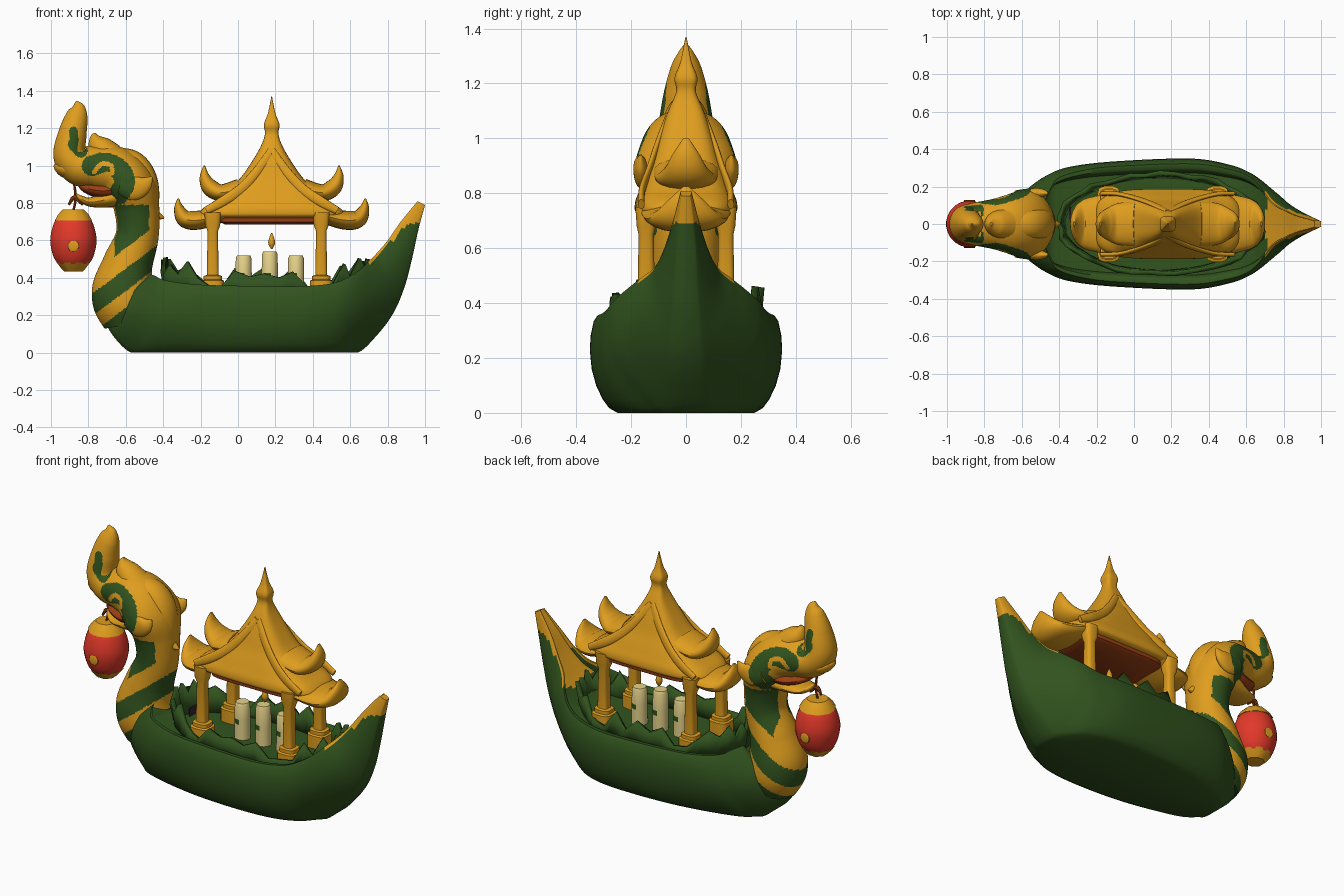
import bpy, bmesh, math, random
from mathutils import Vector

random.seed(4)
old = bpy.data.objects.get("Cube")
if old:
    bpy.data.objects.remove(old, do_unlink=True)


def material(name, rgb):
    m = bpy.data.materials.new(name)
    m.use_nodes = True
    m.diffuse_color = (*rgb, 1)
    m.node_tree.nodes["Principled BSDF"].inputs["Base Color"].default_value = (*rgb, 1)
    return m


GOLD = material("gold", (.74, .34, .013))
GREEN = material("dark_green", (.031, .087, .013))
RED = material("lantern_red", (.76, .04, .022))
RUST = material("rust_red", (.33, .05, .007))
CREAM = material("candle_cream", (.84, .69, .27))
PLUM = material("dark_plum", (.04, .018, .035))


def finish(name, bm, mats, rule=None, angle=40):
    """Turn a bmesh into an object; rule picks a material slot for each face."""
    bmesh.ops.recalc_face_normals(bm, faces=bm.faces)
    if rule:
        for f in bm.faces:
            f.material_index = rule(f.calc_center_median(), f.normal)
    me = bpy.data.meshes.new(name)
    bm.to_mesh(me)
    bm.free()
    for m in mats:
        me.materials.append(m)
    me.shade_smooth()
    me.set_sharp_from_angle(angle=math.radians(angle))
    ob = bpy.data.objects.new(name, me)
    bpy.context.collection.objects.link(ob)
    return ob


def smooth_path(pts, n):
    """Catmull-Rom interpolation of tuples of any length."""
    p = [Vector(q) for q in pts]
    out = []
    for i in range(len(p) - 1):
        a, b, c, d = p[max(i - 1, 0)], p[i], p[i + 1], p[min(i + 2, len(p) - 1)]
        for k in range(n):
            t = k / n
            out.append(b + (c - a) * (t / 2) + (a * 2 - b * 5 + c * 4 - d) * (t * t / 2)
                       + (b * 3 - a - c * 3 + d) * (t ** 3 / 2))
    return out + [p[-1]]


def loft(name, rings, mats, rule=None, angle=40):
    """Skin a list of closed rings and cap both ends."""
    bm = bmesh.new()
    rows = [[bm.verts.new(v) for v in r] for r in rings]
    n = len(rows[0])
    for a, b in zip(rows, rows[1:]):
        for i in range(n):
            j = (i + 1) % n
            bm.faces.new((a[i], a[j], b[j], b[i]))
    bm.faces.new(rows[0])
    bm.faces.new(rows[-1])
    return finish(name, bm, mats, rule, angle)


def sweep(name, pts, mats, rule=None, n=5, sides=20):
    """Elliptic tube along points (x, z, radius in plane, radius in y, y)."""
    path = smooth_path([(*p, 0) if len(p) == 4 else p for p in pts], n)
    rings = []
    for i, p in enumerate(path):
        d = path[min(i + 1, len(path) - 1)] - path[max(i - 1, 0)]
        t = Vector((d[0], d[1])).normalized()
        ring = []
        for k in range(sides):
            a = math.tau * k / sides
            r = p[2] * math.cos(a)
            ring.append((p[0] - t.y * r, p[4] + p[3] * math.sin(a), p[1] + t.x * r))
        rings.append(ring)
    return loft(name, rings, mats, rule)


def stack(name, x, y, levels, mats, power=1, n=1, sides=24, rule=None):
    """Upright form from levels (z, half x, half y); power below 1 is squarer."""
    def sq(v):
        return math.copysign(abs(v) ** power, v)
    rings = []
    for z, hx, hy in smooth_path(levels, n):
        angles = [math.tau * (k + .5) / sides for k in range(sides)]
        rings.append([(x + hx * sq(math.cos(a)), y + hy * sq(math.sin(a)), z) for a in angles])
    return loft(name, rings, mats, rule)


# Hull: slanted stations (bottom x, bottom z, top x, top z, half width, keel width)
stations = smooth_path([
    (-.715, .17, -.47, .42, .15, .4), (-.66, .08, -.44, .41, .22, .4), (-.57, 0, -.40, .39, .27, .45),
    (-.45, 0, -.28, .37, .31, .75), (-.1, 0, -.1, .36, .335, 1), (.3, 0, .3, .355, .35, 1),
    (.52, 0, .5, .37, .32, .85), (.64, 0, .6, .41, .285, .4), (.74, .09, .66, .45, .235, .35),
    (.83, .21, .70, .49, .18, .4), (.89, .35, .74, .53, .125, .5), (.93, .5, .8, .6, .085, .6),
    (.965, .66, .87, .7, .05, .8), (1, .79, .96, .81, .02, 1)], 10)
half = [(.15, 0), (.14, .4), (.14, .78), (.04, .81), (0, .85), (0, .92), (.06, .96), (.2, .99),
        (.35, 1), (.45, .99), (.55, .98), (.72, .93), (.86, .86), (.95, .79), (1, .70), (1, 0)]
outline = half + [(d, -w) for d, w in reversed(half[1:-1])]
hull_rings = [[(s[2] + (s[0] - s[2]) * d, s[4] * w * (1 - (1 - s[5]) * d ** 3),
                max(0, s[3] + (s[1] - s[3]) * d)) for d, w in outline] for s in stations]


def hull_paint(c, n):
    inner = c.x > .70 and n.z > .1 and n.x < .1 and abs(c.y) < .11
    rim = c.x > .70 and c.z > .41 + 1.19 * (c.x - .66)
    return 0 if inner or rim or (c.z > .69 and c.x > .9) else 1


loft("hull", hull_rings, [GOLD, GREEN], hull_paint, 50)

# Jagged leaf ring around the deck, dipping beside the posts
bm = bmesh.new()
low, high = [], []
count = 44
for k in range(count):
    a = math.tau * k / count
    c, s = math.cos(a), math.sin(a)
    rise = random.uniform(.42, .47) if k % 2 else random.uniform(.37, .41)
    if abs(abs(.56 * c - .015) - .29) < .085:
        rise = .35
    out = random.uniform(.97, 1.03)
    low.append(bm.verts.new((.14 + .53 * c, .27 * s, .29)))
    high.append(bm.verts.new((.14 + .56 * c * out, .28 * s * out, rise + .05 * c ** 4)))
for k in range(count):
    j = (k + 1) % count
    bm.faces.new((low[k], low[j], high[j], high[k]))
leaves = finish("leaf_ring", bm, [GREEN], None, 20)
mod = leaves.modifiers.new("thickness", "SOLIDIFY")
mod.thickness = .025
stack("inner_wall_plate", -.342, .06, [(.31, .004, .035), (.365, .004, .035)], [PLUM], .4)


# Neck and head, with painted bands and swirls
def near(c, line, width):
    p = Vector((c.x, c.z))
    for a, b in zip(line, line[1:]):
        a, b = Vector(a), Vector(b)
        t = max(0, min(1, (p - a).dot(b - a) / (b - a).length_squared))
        if (p - a.lerp(b, t)).length < width:
            return True
    return False


swirl = smooth_path([(-.78, 1.0), (-.71, 1.015), (-.635, .98), (-.605, .91), (-.64, .845)], 5)
curl = smooth_path([(-.77, .965), (-.73, 1.01), (-.68, 1.0), (-.675, .96), (-.71, .955)], 5)


def neck_paint(c, n):
    u = c.z - .75 * (c.x + .6)
    if c.z < .55 and u < .24 or .33 < u < .45 and c.z < .62:
        return 1
    if abs(n.y) > .3:
        if u > .56 and c.z < .79 and -.66 < c.x < -.475:
            return 1
        if n.x < .55 and (near(c, [(-.88, 1.185), (-.875, 1.12)], .023)
                          or near(c, [(-.873, 1.115), (-.84, 1.08)], .037)):
            return 1
        if near(c, swirl, .055) and not near(c, curl, .012):
            return 1
    return 0


sweep("neck_and_head", [
    (-.585, .15, .13, .13), (-.60, .24, .165, .16), (-.615, .34, .165, .16), (-.59, .47, .135, .14),
    (-.54, .62, .115, .125), (-.54, .76, .12, .14), (-.57, .88, .135, .185),
    (-.65, .965, .135, .165), (-.75, .99, .12, .135), (-.85, 1.0, .105, .115),
    (-.90, 1.06, .088, .10), (-.885, 1.17, .076, .08), (-.863, 1.26, .06, .055),
    (-.855, 1.31, .038, .03), (-.865, 1.345, .004, .004)], [GOLD, GREEN], neck_paint, 18, 120)
sweep("nose", [(-.86, .985, .05, .09), (-.92, .985, .052, .085), (-.965, .995, .03, .055),
               (-.985, 1.0, .005, .01)], [GOLD])
sweep("lower_jaw", [(-.60, .85, .07, .14), (-.70, .82, .045, .11), (-.79, .805, .025, .08),
                    (-.84, .825, .016, .05), (-.865, .85, .004, .01)], [GOLD])
sweep("mouth", [(-.62, .88, .05, .14), (-.72, .865, .045, .12), (-.81, .88, .028, .08),
                (-.85, .90, .01, .02)], [RUST])
sweep("brow_tuft", [(-.69, 1.05, .08, .09), (-.745, 1.11, .06, .065), (-.765, 1.15, .03, .035),
                    (-.765, 1.175, .005, .01)], [GOLD])
sweep("back_fin", [(-.50, .78, .05, .07), (-.45, .74, .035, .04), (-.395, .72, .004, .005)], [GOLD])
sweep("nape_ridge", [(-.66, 1.05, .05, .07), (-.56, 1.02, .06, .08), (-.49, .95, .05, .08),
                     (-.46, .85, .04, .06), (-.45, .74, .02, .03)], [GOLD])
for s in (-1, 1):
    sweep(f"cheek_fin_{s}", [(-.63, .90, .05, .03, s * .15), (-.56, .88, .065, .03, s * .16),
                             (-.50, .90, .045, .025, s * .165), (-.46, .94, .004, .004, s * .165)],
          [GOLD, GREEN], neck_paint, 14, 40)

# Hanging lantern
LX = -.88
stack("lantern", LX, 0, [(.455, .068, .068), (.51, .106, .106), (.6, .125, .125),
                         (.69, .106, .106), (.745, .07, .07)], [RED], n=4)
stack("lantern_top", LX, 0, [(.708, .104, .104), (.74, .085, .085), (.765, .06, .06)], [GOLD], sides=10)
stack("lantern_foot", LX, 0, [(.435, .055, .055), (.45, .07, .07), (.482, .096, .096)], [GOLD], sides=8)
sweep("lantern_cord", [(LX, .76, .006, .006), (LX + .012, .83, .007, .007),
                       (LX, .93, .006, .006)], [RUST], sides=8)
sweep("cord_tassel", [(LX + .05, .79, .006, .006), (LX + .005, .83, .012, .012),
                      (LX - .025, .79, .006, .006)], [RUST], sides=8)
for s in (-1, 1):
    sweep(f"lantern_dot_{s}", [(LX + .03 * math.sin(t), .57, .03 * math.cos(t), .005, s * .122)
                               for t in (-1.5, -.9, -.4, 0, .4, .9, 1.5)], [GOLD], n=2)

# Pavilion roof with spire
RX = .18
stack("roof", RX, 0, [
    (.72, .34, .16), (.735, .39, .185), (.77, .37, .185), (.81, .31, .17), (.86, .255, .15),
    (.92, .18, .125), (1.0, .12, .10), (1.1, .06, .065), (1.17, .036, .036), (1.22, .042, .042),
    (1.28, .02, .02), (1.37, .002, .002)], [GOLD], .55, 4, 48)
stack("ceiling", RX, 0, [(.685, .25, .13), (.70, .28, .155), (.73, .28, .158)], [RUST], .3)
for s in (-1, 1):
    def side(pts):
        return [(RX + s * p[0], *p[1:]) for p in pts]
    sweep(f"upper_horn_{s}", side([(.17, .88, .05, .12), (.27, .855, .045, .11), (.33, .885, .045, .08),
                                   (.358, .94, .028, .05), (.36, 1.0, .004, .01)]), [GOLD])
    sweep(f"lower_horn_{s}", side([(.26, .74, .04, .17), (.38, .71, .05, .15), (.46, .715, .048, .125),
                                   (.495, .77, .028, .07), (.50, .825, .004, .01)]), [GOLD])
    for f in (-1, 1):
        sweep(f"gable_board_{s}_{f}", side([
            (0, 1.08, .022, .012, f * .064), (.07, .98, .024, .012, f * .102),
            (.16, .88, .026, .012, f * .135), (.26, .81, .026, .012, f * .16),
            (.35, .76, .02, .012, f * .163)]), [GOLD])
        # Posts with stepped feet and capitals
        stack(f"post_{s}_{f}", RX - .025 + s * .29, f * .145, [
            (.29, .06, .058), (.385, .06, .058), (.39, .05, .045), (.41, .05, .045), (.415, .032, .032),
            (.65, .028, .028), (.68, .04, .035), (.75, .045, .04)], [GOLD], .6, sides=16)


# Candles with a broken leaf band, and the flame
def candle_paint(c, n):
    return 1 if .395 < c.z < .425 and abs(n.y) > .5 and n.x * n.y > -.2 else 0


for i, (x, top) in enumerate([(.03, .52), (.17, .54), (.31, .52)]):
    stack(f"candle_{i}", x, 0, [(.29, .045, .045), (.395, .044, .044), (.425, .044, .044),
                                (top - .015, .042, .042), (top, .036, .036)],
          [CREAM, GREEN], rule=candle_paint)
stack("flame", .18, 0, [(.555, .004, .004), (.59, .02, .02), (.64, .003, .003)], [GOLD], n=3, sides=10)
